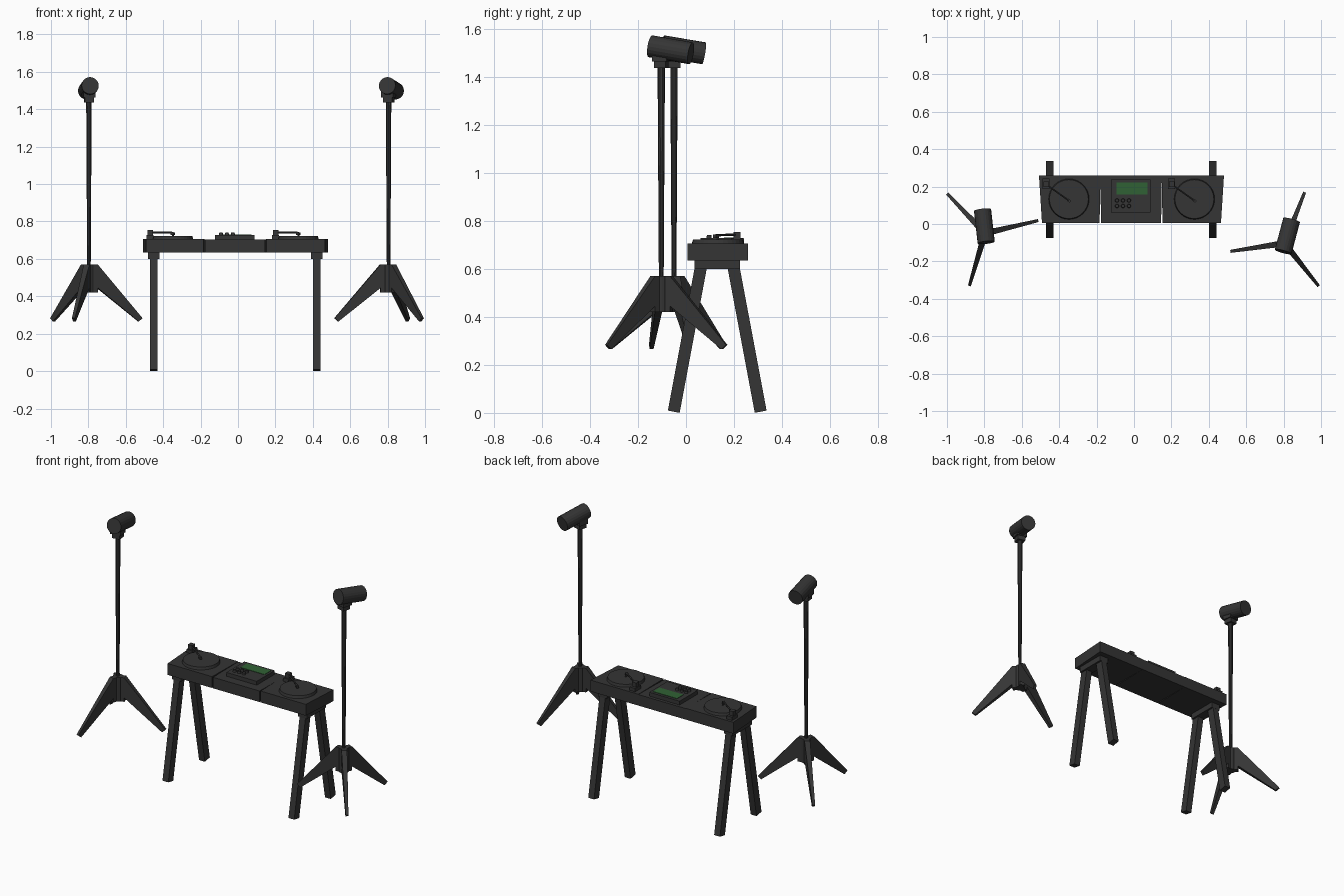
import bpy, bmesh
from math import radians, sin, cos, atan2, hypot
from mathutils import Vector, Matrix

if "Cube" in bpy.data.objects:
    bpy.data.objects.remove(bpy.data.objects["Cube"])


def material(name, colour):
    m = bpy.data.materials.new(name)
    m.diffuse_color = colour
    m.use_nodes = True
    m.node_tree.nodes["Principled BSDF"].inputs["Base Color"].default_value = m.diffuse_color
    return m


DARK = material("dark_grey", (0.035, 0.035, 0.035, 1))
GREEN = material("screen_green", (0.03, 0.12, 0.035, 1))


def finish(name, bm, mat=DARK, matrix=None):
    bmesh.ops.recalc_face_normals(bm, faces=bm.faces)
    me = bpy.data.meshes.new(name)
    bm.to_mesh(me)
    bm.free()
    me.materials.append(mat)
    ob = bpy.data.objects.new(name, me)
    bpy.context.collection.objects.link(ob)
    if matrix:
        ob.matrix_world = matrix
    return ob


def box(name, centre, size, rot=None, mat=DARK):
    bm = bmesh.new()
    bmesh.ops.create_cube(bm, size=1)
    bmesh.ops.scale(bm, vec=size, verts=bm.verts)
    return finish(name, bm, mat, Matrix.Translation(centre) @ (rot or Matrix()))


def cone(name, a, b, r1, r2, sides):
    a, b = Vector(a), Vector(b)
    bm = bmesh.new()
    bmesh.ops.create_cone(bm, cap_ends=True, segments=sides, radius1=r1,
                          radius2=r2, depth=(b - a).length)
    rot = (b - a).to_track_quat('Z', 'Y').to_matrix().to_4x4()
    return finish(name, bm, DARK, Matrix.Translation((a + b) / 2) @ rot)


def prism(name, outline, z0, z1):
    bm = bmesh.new()
    f = bm.faces.new([bm.verts.new((x, y, z0)) for x, y in outline])
    g = bmesh.ops.extrude_face_region(bm, geom=[f])["geom"]
    bmesh.ops.translate(bm, vec=(0, 0, z1 - z0),
                        verts=[v for v in g if isinstance(v, bmesh.types.BMVert)])
    return finish(name, bm)


# Tripod leg: side profile, thick at the hub and thin at the tip
LEG = [(0, 0.42, .016), (0.045, 0.42, .016), (0.045, 0.445, .016),
       (0.272, 0.265, .008), (0.293, 0.283, .008), (0.045, 0.57, .016), (0, 0.57, .016)]


def tripod_leg(name, x, y, angle):
    bm = bmesh.new()
    a = [bm.verts.new((r, -w, z)) for r, z, w in LEG]
    b = [bm.verts.new((r, w, z)) for r, z, w in LEG]
    bm.faces.new(a)
    bm.faces.new(b[::-1])
    for i in range(len(a)):
        j = (i + 1) % len(a)
        bm.faces.new((a[i], a[j], b[j], b[i]))
    finish(name, bm, DARK, Matrix.Translation((x, y, 0)) @ Matrix.Rotation(radians(angle), 4, 'Z'))


def stand(side, x, y, leg_angle, head, yaw):
    for i in range(3):
        tripod_leg(f"{side}_tripod_leg_{i + 1}", x, y, leg_angle + 120 * i)
    cone(f"{side}_tripod_hub", (x, y, .42), (x, y, .57), .028, .028, 12)
    cone(f"{side}_pole", (x, y, .55), (x, y, 1.45), .010, .0155, 10)
    turn = Matrix.Rotation(radians(-yaw), 4, 'Z')
    # Head bracket and tilted cylindrical head
    box(f"{side}_bracket_base", (x, y, 1.453), (.05, .05, .034), turn)
    box(f"{side}_bracket", (x, y, 1.485), (.066, .062, .045), turn)
    t, w, h = radians(9.5), radians(yaw), Vector(head)
    d = Vector((sin(w) * cos(t), cos(w) * cos(t), -sin(t))) * .0885
    cone(f"{side}_head", h - d, h + d, .046, .046, 20)


stand("left", -.797, -.05, 13.5, (-.80, -.012, 1.512), -6.5)
stand("right", .805, -.103, 68.5, (.82, -.064, 1.512), 15)

# Trestles: a cross beam and two splayed legs at each end
for side, x in (("left", -.45), ("right", .422)):
    box(f"{side}_trestle_beam", (x, .13, .618), (.062, .19, .036))
    for part, s in (("front", -1), ("back", 1)):
        y0, y1, z0, z1 = .13 + s * .181, .13 + s * .067, .005, .612
        rot = Matrix.Rotation(atan2(y0 - y1, z1 - z0), 4, 'X')
        box(f"{side}_trestle_{part}_leg", (x, (y0 + y1) / 2, (z0 + z1) / 2),
            (.04, .05, hypot(y0 - y1, z1 - z0)), rot)

# Three console units side by side, outer ends slightly tapered
Y0, Y1 = .006, .258
prism("left_deck", [(-.492, Y0), (-.184, Y0), (-.179, Y1), (-.508, Y1)], .635, .706)
prism("mixer_body", [(-.177, Y0), (.145, Y0), (.149, Y1), (-.179, Y1)], .635, .704)
prism("right_deck", [(.152, Y0), (.465, Y0), (.481, Y1), (.149, Y1)], .635, .706)

# Turntable platters with tone arms
for side, x in (("left", -.348), ("right", .323)):
    cone(f"{side}_platter", (x, .133, .70), (x, .133, .722), .11, .104, 32)
    cone(f"{side}_spindle", (x, .133, .72), (x, .133, .727), .005, .005, 8)
    bx = x - .122
    box(f"{side}_arm_base", (bx, .215, .716), (.038, .055, .022))
    box(f"{side}_arm_pivot", (bx, .212, .739), (.03, .03, .03))
    cone(f"{side}_tone_arm", (bx, .212, .742), (x, .125, .740), .005, .005, 6)
    box(f"{side}_arm_head", (x, .125, .735), (.014, .02, .014),
        Matrix.Rotation(radians(53), 4, 'Z'))

# Mixer panel, screen and knobs
box("mixer_panel", (-.018, .15, .715), (.21, .178, .026))
box("mixer_screen", (-.01, .19, .7285), (.166, .064, .004), mat=GREEN)
for i in range(3):
    for j in range(2):
        x, y = -.091 + .032 * i, .126 - .03 * j
        cone(f"knob_{i + 1}_{j + 1}", (x, y, .725), (x, y, .741), .011, .009, 12)
